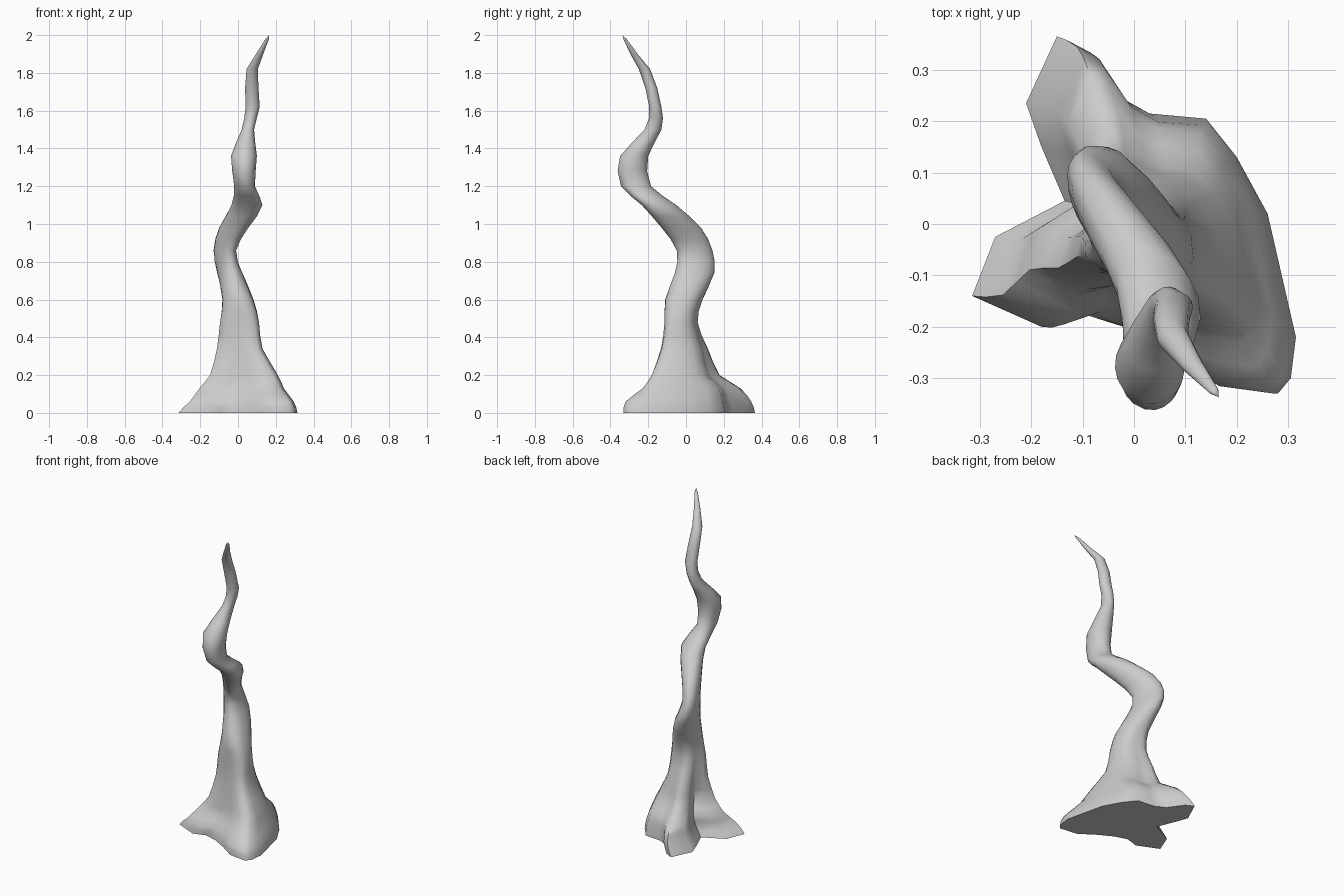
import bpy, bmesh, math

if "Cube" in bpy.data.objects:
    bpy.data.objects.remove(bpy.data.objects["Cube"])

# Root flare outline on the ground, counter-clockwise (lobes are the roots)
ROOTS = [(.26, .02), (.2, .13), (.14, .205), (.03, .215), (-.035, .25), (-.1, .34),
         (-.15, .365), (-.21, .235), (-.18, .15), (-.135, .045), (-.27, -.025),
         (-.315, -.14), (-.18, -.2), (-.1, -.175), (-.02, -.2), (.07, -.25),
         (.165, -.315), (.28, -.33), (.305, -.3), (.315, -.22)]

# Key sections: height, x min, x max, y min, y max
KEYS = [(0, -.315, .315, -.33, .365),
        (.06, -.255, .295, -.32, .345),
        (.13, -.205, .245, -.235, .29),
        (.2, -.15, .215, -.19, .18),
        (.34, -.115, .135, -.14, .12),
        (.48, -.1, .118, -.12, .065),
        (.6, -.085, .085, -.115, .09),
        (.74, -.11, .025, -.06, .15),
        (.86, -.13, -.01, -.05, .14),
        (.98, -.1, .055, -.13, .08),
        (1.1, -.035, .13, -.235, -.05),
        (1.2, -.02, .09, -.345, -.185),
        (1.36, -.037, .1, -.35, -.2),
        (1.5, .02, .085, -.22, -.13),
        (1.62, .04, .115, -.195, -.13),
        (1.82, .045, .105, -.25, -.19),
        (1.98, .145, .164, -.332, -.315)]
N = len(ROOTS)


def between(k):
    """Section halfway between key k and the next, on a smooth curve."""
    a, b = KEYS[max(k - 1, 0)], KEYS[k]
    c, d = KEYS[k + 1], KEYS[min(k + 2, len(KEYS) - 1)]
    mid = [(q + r) / 2 + (q + r - p - s) / 16 for p, q, r, s in zip(a, b, c, d)]
    mid[0] = (b[0] + c[0]) / 2
    return mid


def ring(bm, z, x0, x1, y0, y1):
    """Ellipse fitted to the limits, blended with the root outline near the ground."""
    w = max(0, min(1, 1.1 - z * 1.55))
    lean = .6 * math.exp(-((z - .95) / .2) ** 2)
    verts = []
    for i, (px, py) in enumerate(ROOTS):
        u, v = px / .315, (py - .0175) / .3475
        even = math.tau * i / N
        a = (even + math.atan2(v, u) % math.tau) / 2
        cx = math.cos(a + lean) * (1 - w) + u * w
        cy = math.sin(a) * (1 - w) + v * w
        verts.append(bm.verts.new(((x0 + x1 + cx * (x1 - x0)) / 2,
                                   (y0 + y1 + cy * (y1 - y0)) / 2, z)))
    return verts


# Trunk: loft all sections, close the base, finish in a pointed tip
bm = bmesh.new()
rings = []
for k, key in enumerate(KEYS):
    rings.append(ring(bm, *key))
    if k < len(KEYS) - 1:
        rings.append(ring(bm, *between(k)))
for lo, hi in zip(rings, rings[1:]):
    for i in range(N):
        j = (i + 1) % N
        bm.faces.new((lo[i], lo[j], hi[j], hi[i]))
tip = bm.verts.new((.165, -.337, 2))
for i in range(N):
    bm.faces.new((rings[-1][i], rings[-1][(i + 1) % N], tip))
bm.faces.new(list(reversed(rings[0])))
bmesh.ops.recalc_face_normals(bm, faces=bm.faces)

mesh = bpy.data.meshes.new("twisted_trunk")
bm.to_mesh(mesh)
bm.free()
trunk = bpy.data.objects.new("twisted_trunk", mesh)
bpy.context.collection.objects.link(trunk)
bpy.context.view_layer.objects.active = trunk
trunk.select_set(True)
bpy.ops.object.shade_smooth_by_angle(angle=math.radians(60))
